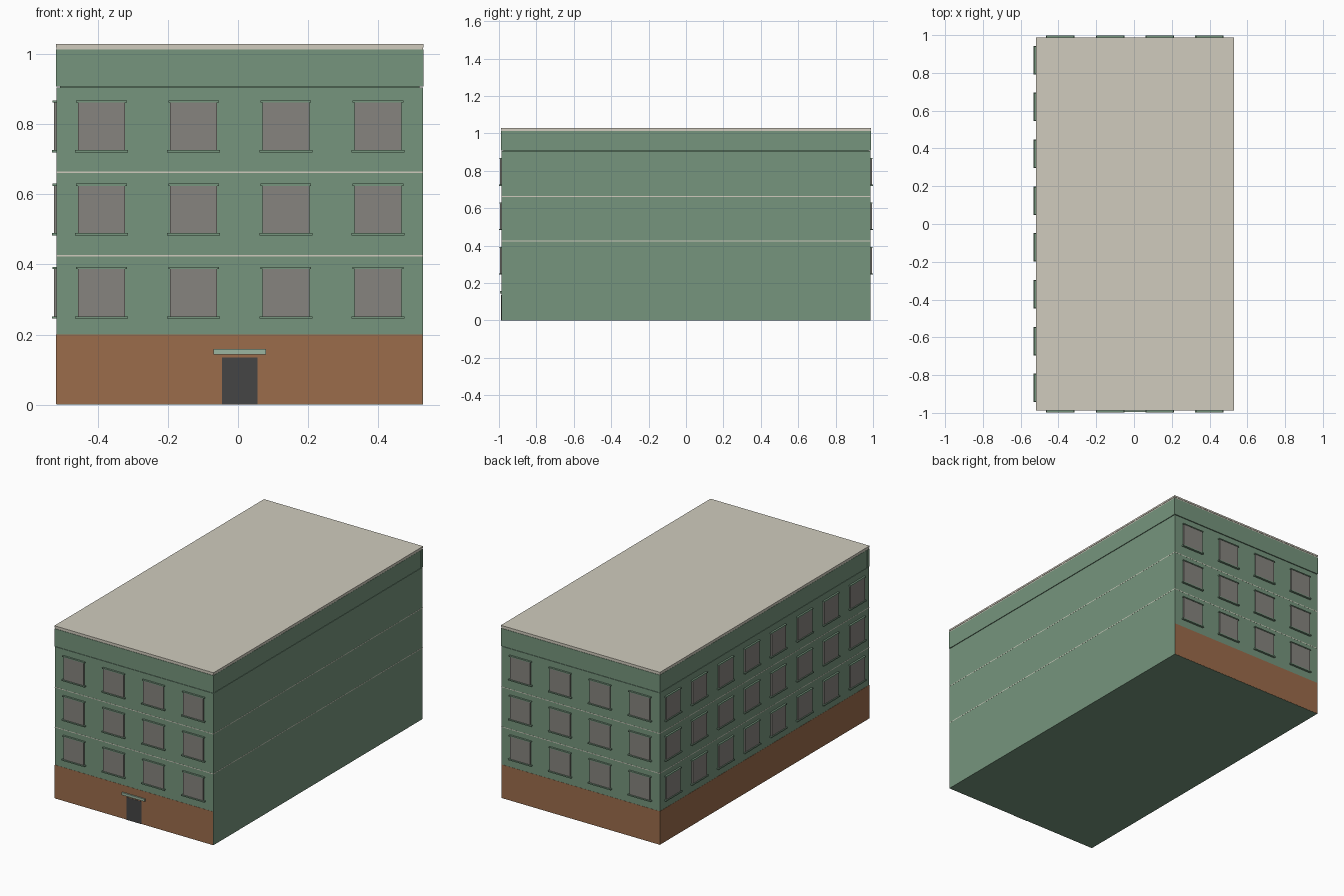
import bpy, bmesh
from mathutils import Matrix, Vector

if "Cube" in bpy.data.objects:
    bpy.data.objects.remove(bpy.data.objects["Cube"])


def material(name, r, g, b):
    m = bpy.data.materials.new(name)
    m.diffuse_color = (r, g, b, 1)
    m.use_nodes = True
    m.node_tree.nodes["Principled BSDF"].inputs["Base Color"].default_value = m.diffuse_color
    return m


GREEN = material("green_wall", 0.18, 0.30, 0.205)
TRIM = material("light_green_trim", 0.33, 0.46, 0.35)
GREY = material("window_grey", 0.24, 0.23, 0.21)
BROWN = material("brown_base", 0.33, 0.15, 0.07)
BEIGE = material("roof_beige", 0.63, 0.60, 0.51)
DARK = material("door_dark", 0.06, 0.06, 0.06)


def add_box(bm, lo, hi, index=0):
    lo, hi = Vector(lo), Vector(hi)
    mat = Matrix.Translation((lo + hi) / 2) @ Matrix.Diagonal((*(hi - lo), 1))
    verts = bmesh.ops.create_cube(bm, size=1, matrix=mat)["verts"]
    for f in {f for v in verts for f in v.link_faces}:
        f.material_index = index
    return verts


def finish(bm, name, mats):
    mesh = bpy.data.meshes.new(name)
    bm.to_mesh(mesh)
    bm.free()
    for m in mats:
        mesh.materials.append(m)
    ob = bpy.data.objects.new(name, mesh)
    bpy.context.collection.objects.link(ob)
    return ob


def box(name, lo, hi, mat):
    bm = bmesh.new()
    add_box(bm, lo, hi)
    return finish(bm, name, [mat])


# Outer wall limits
X0, X1, Y = -0.518, 0.528, 0.986
XC = (X0 + X1) / 2
TOP = 0.905

box("main_walls", (X0, -Y, 0), (X1, Y, TOP), GREEN)

# Brown ground storey, showing on front, left and back
E = 0.001
box("ground_storey", (X0 - E, -Y - E, 0.001), (X1 - E, Y + E, 0.2), BROWN)

# Thin floor slab edges between storeys
for i, z in enumerate((0.425, 0.663)):
    box(f"floor_edge_{i + 1}", (X0 - E / 2, -Y - E / 2, z - 0.002),
        (X1 + E / 2, Y + E / 2, z + 0.002), BEIGE)

# Cornice band: full-width front and back, side panels between them
C = 0.002
box("cornice_core", (X0 + 0.01, -Y + 0.01, TOP), (X1 - 0.01, Y - 0.01, 1.013), GREEN)
for name, s in (("front_cornice", -1), ("back_cornice", 1)):
    ya, yb = sorted((s * (Y + C), s * 0.966))
    box(name, (X0 - C, ya, 0.908), (X1 + C, yb, 1.013), GREEN)
box("left_cornice", (X0 - C / 2, -0.966, 0.908), (X0 + 0.022, 0.966, 1.013), GREEN)
box("right_cornice", (X1 - 0.022, -0.966, 0.908), (X1 + C / 2, 0.966, 1.013), GREEN)

# Roof slab and cap
box("roof_slab", (X0, -Y, 1.013), (X1, Y, 1.02), BEIGE)
box("roof_cap", (X0 - C, -Y - C, 1.02), (X1 + C, Y + C, 1.03), BEIGE)


# Window rows: pane, sill and lintel, outward along local -y
def window_side(name, centres, matrix):
    bm = bmesh.new()
    for z in (0.252, 0.4895, 0.727):
        for c in centres:
            add_box(bm, (c - 0.067, -0.008, z), (c + 0.067, 0.01, z + 0.135), 0)
            add_box(bm, (c - 0.0755, -0.013, z - 0.007), (c + 0.0755, 0.01, z), 1)
            add_box(bm, (c - 0.0725, -0.011, z + 0.135), (c + 0.0725, 0.01, z + 0.141), 1)
    bm.transform(matrix)
    finish(bm, name, [GREY, GREEN])


short = [(i - 1.5) * 0.263 for i in range(4)]
long = [(i - 3.5) * 0.248 for i in range(8)]
half_turn = Matrix.Rotation(3.14159265, 4, "Z")
quarter = Matrix.Rotation(-1.57079633, 4, "Z")
window_side("front_windows", short, Matrix.Translation((XC, -Y, 0)))
window_side("back_windows", short, Matrix.Translation((XC, Y, 0)) @ half_turn)
window_side("left_windows", long, Matrix.Translation((X0, 0, 0)) @ quarter)

# Entrance
box("door", (XC - 0.05, -Y - 0.002, 0), (XC + 0.05, -Y + 0.01, 0.135), DARK)
box("door_canopy", (XC - 0.0755, -Y - 0.009, 0.143), (XC + 0.0755, -Y + 0.01, 0.158), TRIM)
